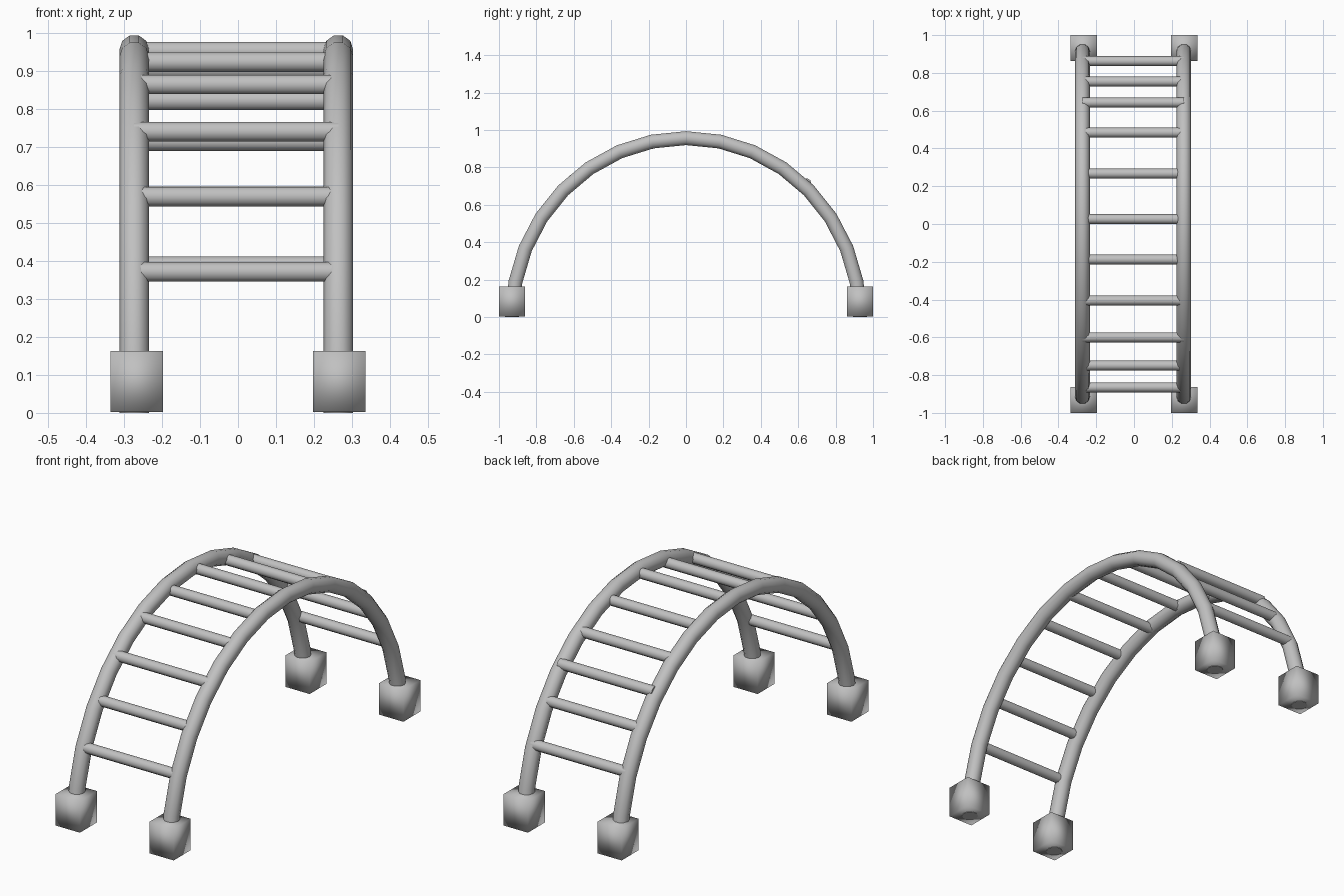
import bpy, bmesh
from math import sin, cos, pi
from mathutils import Vector

cube = bpy.data.objects.get("Cube")
if cube:
    bpy.data.objects.remove(cube, do_unlink=True)

SPAN, RISE = 0.93, 0.956      # half length and height of the arch centreline
RAIL_X = {"left": 0.264, "right": -0.273}

metal = bpy.data.materials.new("grey_metal")
metal.use_nodes = True
GREY = (0.53, 0.53, 0.53, 1)
metal.diffuse_color = GREY
metal.node_tree.nodes["Principled BSDF"].inputs["Base Color"].default_value = GREY


def finish(name, bm, flat_caps=True):
    """Turn a bmesh into a shaded object; caps of tubes stay flat."""
    bmesh.ops.recalc_face_normals(bm, faces=bm.faces)
    for f in bm.faces:
        f.smooth = not (flat_caps and len(f.verts) > 4)
        if flat_caps and len(f.verts) > 4:
            for e in f.edges:
                e.smooth = False
    mesh = bpy.data.meshes.new(name)
    bm.to_mesh(mesh)
    bm.free()
    mesh.materials.append(metal)
    obj = bpy.data.objects.new(name, mesh)
    bpy.context.collection.objects.link(obj)
    return obj


def tube(name, centres, sides_a, sides_b, radius, sides=10):
    """Sweep a round section along centres, with its two axes given per ring."""
    bm = bmesh.new()
    rings = []
    for c, a, b in zip(centres, sides_a, sides_b):
        angles = [2 * pi * (i + 0.5) / sides for i in range(sides)]
        rings.append([bm.verts.new(c + radius * (sin(t) * a + cos(t) * b))
                      for t in angles])
    for r0, r1 in zip(rings, rings[1:]):
        for i in range(sides):
            j = (i + 1) % sides
            bm.faces.new((r0[i], r0[j], r1[j], r1[i]))
    bm.faces.new(rings[0])
    bm.faces.new(rings[-1])
    return finish(name, bm)


X, Y, Z = Vector((1, 0, 0)), Vector((0, 1, 0)), Vector((0, 0, 1))

# Arched side rails
SEGMENTS = 16
arc = [pi * i / SEGMENTS - pi / 2 for i in range(SEGMENTS + 1)]
for side, x in RAIL_X.items():
    points = [Vector((x, SPAN * sin(t), RISE * cos(t))) for t in arc]
    outward = [Vector((0, sin(t) / SPAN, cos(t) / RISE)).normalized() for t in arc]
    tube(side + "_rail", points, [X] * len(arc), outward, 0.039)

# Rungs between the rails
RUNGS = [(-0.865, 0.371), (-0.749, 0.569), (-0.60, 0.74), (-0.405, 0.864),
         (-0.188, 0.923), (0.026, 0.951), (0.267, 0.905), (0.484, 0.822),
         (0.643, 0.715), (0.754, 0.57), (0.862, 0.386)]
for n, (y, z) in enumerate(RUNGS, 1):
    ends = [Vector((x, y, z)) for x in RAIL_X.values()]
    tube(f"rung_{n}", ends, [Y, Y], [Z, Z], 0.0268)

# Block feet
for side, sx in (("left", 1), ("right", -1)):
    for end, sy in (("front", -1), ("back", 1)):
        bm = bmesh.new()
        bmesh.ops.create_cube(bm, size=1)
        bmesh.ops.scale(bm, vec=(0.138, 0.138, 0.161), verts=bm.verts)
        bmesh.ops.translate(bm, vec=(sx * 0.266, sy * 0.931, 0.0825), verts=bm.verts)
        finish(f"{end}_{side}_foot", bm, flat_caps=False)
